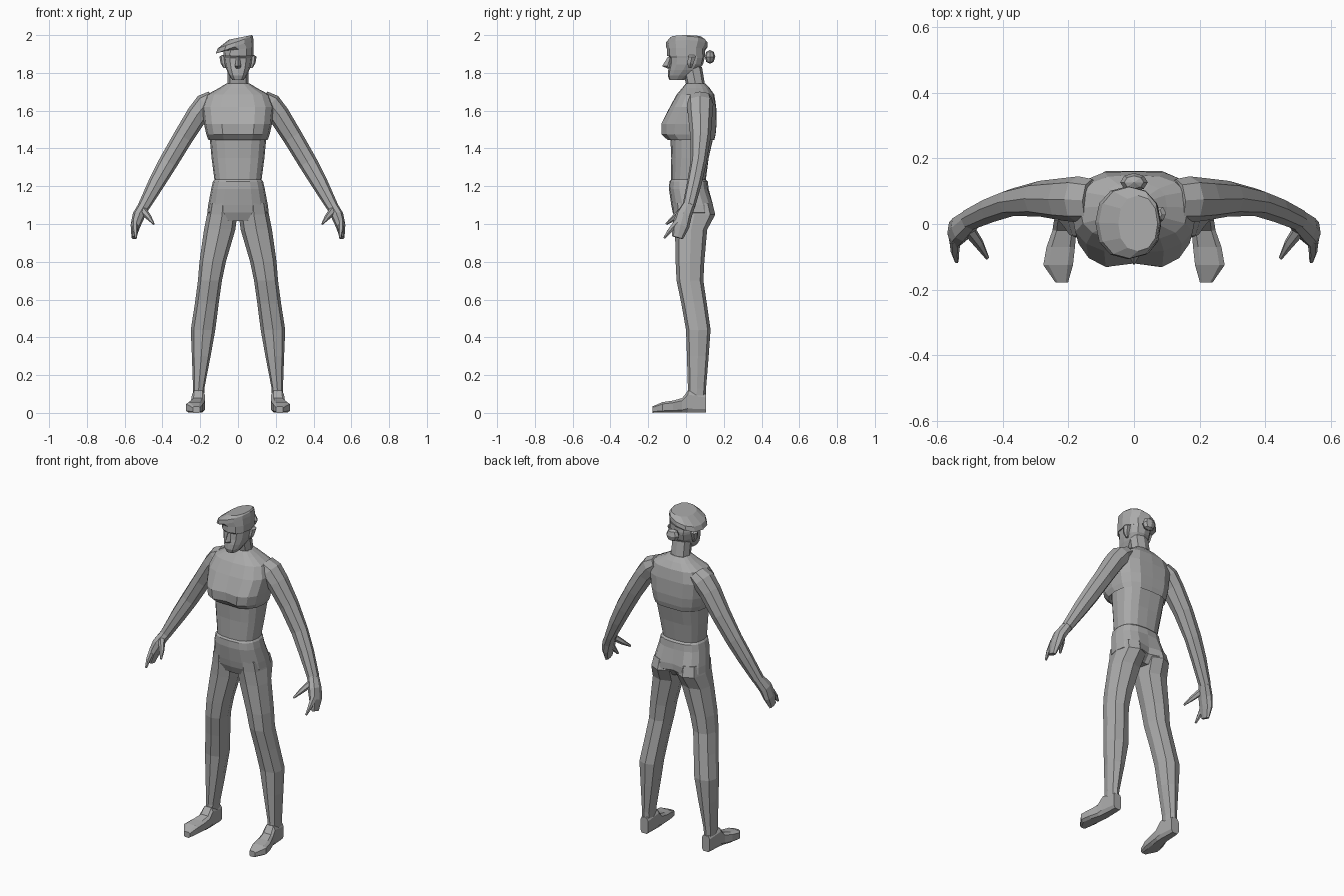
import bpy, bmesh, math
from mathutils import Vector

grey = bpy.data.materials.new("plain grey")
grey.diffuse_color = (0.4, 0.4, 0.4, 1)


def finish(name, bm, mirror=False):
    bmesh.ops.recalc_face_normals(bm, faces=bm.faces)
    me = bpy.data.meshes.new(name)
    bm.to_mesh(me)
    bm.free()
    me.materials.append(grey)
    ob = bpy.data.objects.new(name, me)
    bpy.context.collection.objects.link(ob)
    if mirror:
        ob.modifiers.new("mirror", 'MIRROR').use_mirror_merge = False
    return ob


def power(c, p):
    return math.copysign(abs(c) ** (2 / p), c) if abs(c) > 1e-6 else 0.0


def loft(name, rings, sides=8, p=2.4, mirror=False, turn=0.0):
    """Skin rings of (centre, u, v, front dent, back dent)."""
    bm = bmesh.new()
    loops = []
    for centre, u, v, *dents in rings:
        df, db = dents or (0, 0)
        loop = []
        for i in range(sides):
            a = math.tau * (i + turn) / sides
            co = Vector(centre) + Vector(u) * power(math.cos(a), p) + Vector(v) * power(math.sin(a), p)
            if i == sides * 3 // 4:
                co.y += df
            if i == sides // 4:
                co.y -= db
            loop.append(bm.verts.new(co))
        loops.append(loop)
    for a, b in zip(loops, loops[1:]):
        for i in range(sides):
            j = (i + 1) % sides
            bm.faces.new((a[i], a[j], b[j], b[i]))
    bm.faces.new(loops[0])
    bm.faces.new(loops[-1])
    return finish(name, bm, mirror)


def level(z, x0, x1, y0, y1, df=0, db=0):
    """Horizontal ring from its extents."""
    return (((x0 + x1) / 2, (y0 + y1) / 2, z), ((x1 - x0) / 2, 0, 0), (0, (y1 - y0) / 2, 0), df, db)


def limb(name, pts, sides=8, p=2.2):
    """Mirrored tube along points of (x, y, z, thickness, depth)."""
    rings = []
    for i, (x, y, z, rt, rd) in enumerate(pts):
        a, b = pts[max(i - 1, 0)], pts[min(i + 1, len(pts) - 1)]
        t = (Vector(b[:3]) - Vector(a[:3])).normalized()
        side = t.cross(Vector((0, 1, 0))).normalized()
        rings.append(((x, y, z), side * rt, side.cross(t).normalized() * rd))
    return loft(name, rings, sides, p, True)


# Torso with bust, waist, belt and hips: z, half width, front, back, dents
torso = [
    (1.745, .06, .0, .10, 0, 0), (1.72, .10, -.02, .125, 0, 0), (1.685, .165, -.05, .15, 0, 0),
    (1.62, .19, -.09, .165, .005, .005), (1.53, .18, -.14, .17, .02, .008),
    (1.475, .168, -.14, .165, .025, .008), (1.445, .157, -.105, .155, .01, .005),
    (1.458, .15, -.083, .15, 0, .005), (1.35, .14, -.078, .125, 0, .005), (1.235, .125, -.08, .105, 0, 0),
    (1.225, .133, -.088, .115, 0, 0), (1.185, .142, -.09, .12, 0, 0),
    (1.10, .158, -.078, .15, 0, .02), (1.06, .163, -.07, .155, 0, .03), (1.015, .10, -.05, .11, 0, .02),
]
loft("torso", [level(z, -w, w, f, b, df, db) for z, w, f, b, df, db in torso], 16, 2.6)

# Legs
legs = [
    (1.11, .01, .153, -.07, .14), (1.05, .004, .164, -.066, .155), (.97, .014, .18, -.058, .112),
    (.80, .064, .204, -.055, .097), (.70, .085, .212, -.05, .092), (.58, .102, .228, -.025, .11),
    (.44, .12, .25, .0, .13), (.30, .145, .244, .005, .12), (.13, .178, .238, .01, .106),
    (.06, .18, .236, .005, .104),
]
loft("legs", [level(*r) for r in legs], 8, 2.5, True)

# Shoes, lofted from heel to toe: y, inner x, outer x, top z
shoes = [
    (.106, .18, .235, .10), (.01, .174, .245, .12), (-.02, .174, .25, .08),
    (-.07, .178, .268, .066), (-.125, .184, .278, .058), (-.178, .2, .24, .035),
]
loft("shoes", [(((a + b) / 2, y, h / 2), ((b - a) / 2, 0, 0), (0, 0, h / 2)) for y, a, b, h in shoes],
     8, 4, True, .5)

# Arms and hands
limb("arms", [
    (.13, .072, 1.665, .045, .065), (.17, .075, 1.635, .06, .07), (.215, .075, 1.58, .057, .065),
    (.29, .077, 1.46, .053, .054), (.37, .066, 1.325, .05, .042), (.43, .045, 1.22, .044, .039),
    (.498, .015, 1.095, .032, .034)])
limb("hands", [
    (.495, .016, 1.10, .031, .033), (.526, -.012, 1.045, .033, .043),
    (.543, -.028, .99, .026, .046), (.552, -.045, .928, .012, .03)])
limb("thumbs", [(.505, -.015, 1.075, .02, .02), (.472, -.06, 1.035, .015, .015),
                (.446, -.104, 1.0, .005, .006)], 6)
limb("index_fingers", [(.545, -.045, 1.01, .018, .02), (.545, -.085, .965, .013, .014),
                       (.54, -.115, .925, .006, .006)], 6)

# Neck and head
loft("neck", [level(z, -w, w, f, b) for z, w, f, b in
              [(1.68, .07, .01, .125), (1.74, .056, .0, .1), (1.83, .054, -.02, .085)]], 8)
head = [
    (1.762, .03, -.088, -.01), (1.785, .046, -.096, .02), (1.815, .06, -.094, .065),
    (1.845, .07, -.088, .09), (1.88, .075, -.086, .099), (1.895, .077, -.098, .1), (1.94, .072, -.09, .092),
]
loft("head", [level(z, -w, w, f, b) for z, w, f, b in head], 12, 2.5)
loft("nose", [level(z, -w, w, f, -.07) for z, w, f in
              [(1.822, .012, -.096), (1.836, .016, -.126), (1.885, .009, -.096)]], 4, 2)
loft("ears", [level(z, .06, x, a, b) for z, x, a, b in
              [(1.825, .076, .012, .03), (1.85, .092, .005, .042), (1.885, .098, .008, .055),
               (1.895, .085, .015, .045)]], 6, 2, True)

# Beret: upright band, then a crown leaning over to -x
loft("beret", [
    ((.003, .0, 1.89), (.08, 0, 0), (0, .1, 0)),
    ((.003, .0, 1.925), (.08, 0, .008), (0, .1, 0)),
    ((-.018, .004, 1.938), (.1, 0, .036), (0, .111, 0)),
    ((-.014, .004, 1.962), (.093, 0, .032), (0, .109, 0)),
    ((.012, .002, 1.988), (.06, 0, .012), (0, .085, 0))], 12, 2.2)

# Hair bun
bm = bmesh.new()
bmesh.ops.create_uvsphere(bm, u_segments=8, v_segments=4, radius=1)
bmesh.ops.scale(bm, vec=(.042, .028, .037), verts=bm.verts)
bmesh.ops.translate(bm, vec=(0, .127, 1.885), verts=bm.verts)
finish("hair_bun", bm)
